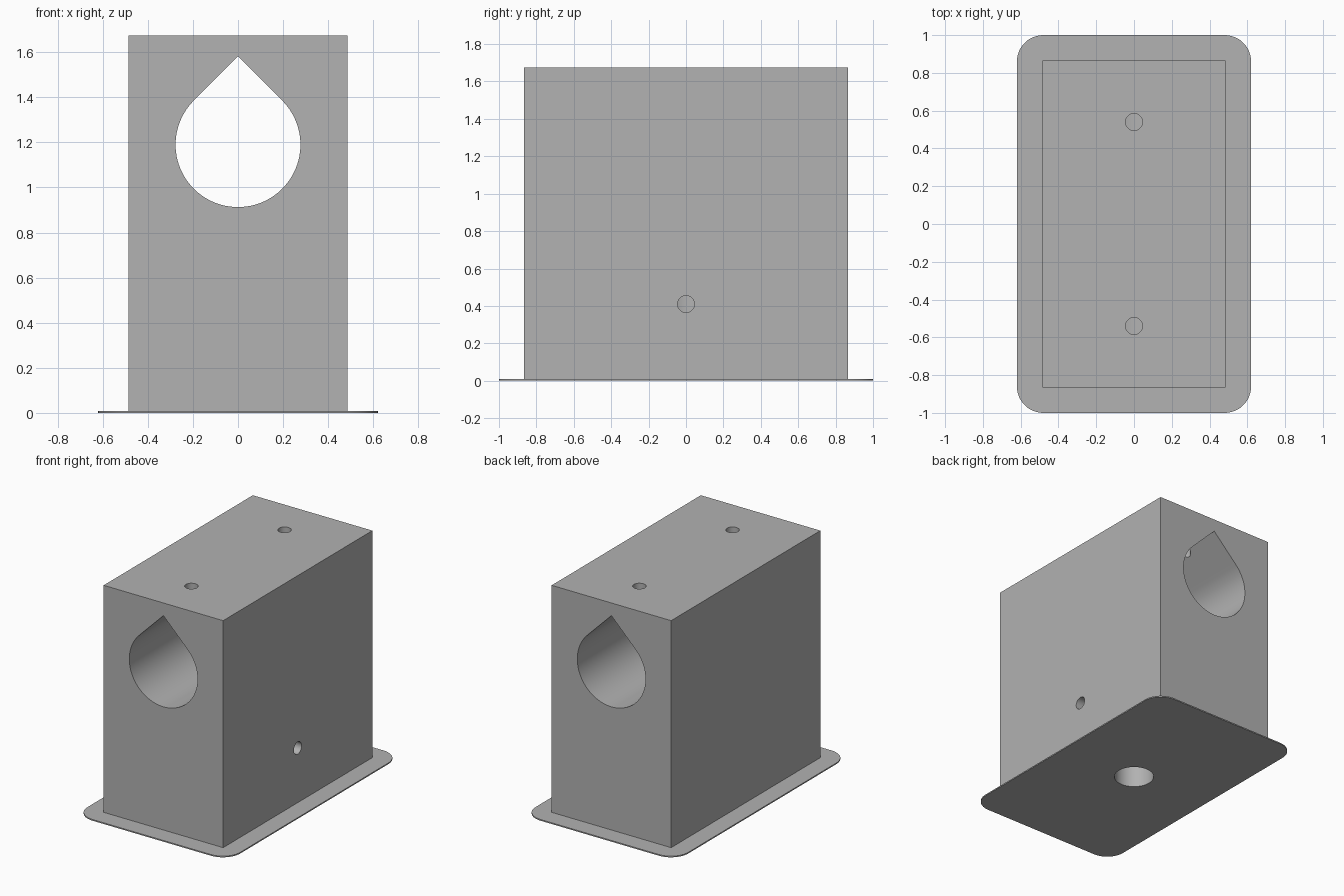
import bpy, bmesh, math
from mathutils import Vector

cube = bpy.data.objects.get("Cube")
if cube:
    bpy.data.objects.remove(cube)

grey = bpy.data.materials.new("plain grey")
grey.use_nodes = True
colour = (0.445, 0.445, 0.445, 1)
grey.diffuse_color = colour
grey.node_tree.nodes["Principled BSDF"].inputs["Base Color"].default_value = colour


def prism(name, outline, along):
    """Extrude a closed outline of 3D points along a vector."""
    bm = bmesh.new()
    face = bm.faces.new([bm.verts.new(p) for p in outline])
    top = bmesh.ops.extrude_face_region(bm, geom=[face])["geom"]
    bmesh.ops.translate(bm, vec=along,
                        verts=[v for v in top if isinstance(v, bmesh.types.BMVert)])
    bmesh.ops.recalc_face_normals(bm, faces=bm.faces)
    mesh = bpy.data.meshes.new(name)
    bm.to_mesh(mesh)
    bm.free()
    mesh.materials.append(grey)
    obj = bpy.data.objects.new(name, mesh)
    bpy.context.collection.objects.link(obj)
    return obj


def arc(cx, cy, r, start, end, steps):
    angles = [math.radians(start + (end - start) * i / steps) for i in range(steps + 1)]
    return [(cx + r * math.cos(a), cy + r * math.sin(a)) for a in angles]


def round_hole(name, start, along, radius):
    """Cylinder cutter running from a start point along a vector."""
    turn = Vector(along).to_track_quat('Z', 'Y')
    ring = arc(0, 0, radius, 0, 360, 48)[:-1]
    return prism(name, [Vector(start) + turn @ Vector((u, v, 0)) for u, v in ring], along)


def combine(target, other, operation):
    mod = target.modifiers.new(other.name, 'BOOLEAN')
    mod.operation, mod.solver, mod.object = operation, 'EXACT', other
    bpy.context.view_layer.objects.active = target
    bpy.ops.object.modifier_apply(modifier=mod.name)
    bpy.data.objects.remove(other)


# Thin base flange with rounded corners
HX, HY, R = 0.62, 1.0, 0.14
corners = [(1, 1), (-1, 1), (-1, -1), (1, -1)]
outline = []
for i, (sx, sy) in enumerate(corners):
    outline += arc(sx * (HX - R), sy * (HY - R), R, 90 * i, 90 * i + 90, 12)
holder = prism("holder_block", [(x, y, 0) for x, y in outline], (0, 0, 0.009))

# Main block rising from the flange
block = prism("block", [(sx * 0.485, sy * 0.865, 0.004) for sx, sy in corners],
              (0, 0, 1.671))
combine(holder, block, 'UNION')

# Teardrop bore running front to back
BZ, BR = 1.19, 0.277
drop = arc(0, BZ, BR, 135, 405, 72) + [(0, BZ + BR * math.sqrt(2))]
combine(holder, prism("teardrop_bore", [(x, -1.2, z) for x, z in drop], (0, 2.4, 0)),
        'DIFFERENCE')

# Two screw holes from the top into the bore
for y in (-0.54, 0.54):
    combine(holder, round_hole("top_screw_hole", (0, y, 1.3), (0, 0, 0.6), 0.045),
            'DIFFERENCE')

# Blind post socket from below, with its side screw hole
combine(holder, round_hole("post_socket", (0, 0, -0.1), (0, 0, 0.9), 0.136), 'DIFFERENCE')
combine(holder, round_hole("side_screw_hole", (0.02, 0, 0.41), (0.7, 0, 0), 0.045),
        'DIFFERENCE')

# Smooth bores, crisp edges
bpy.ops.object.select_all(action='DESELECT')
holder.select_set(True)
bpy.context.view_layer.objects.active = holder
bpy.ops.object.shade_smooth_by_angle(angle=math.radians(30))
